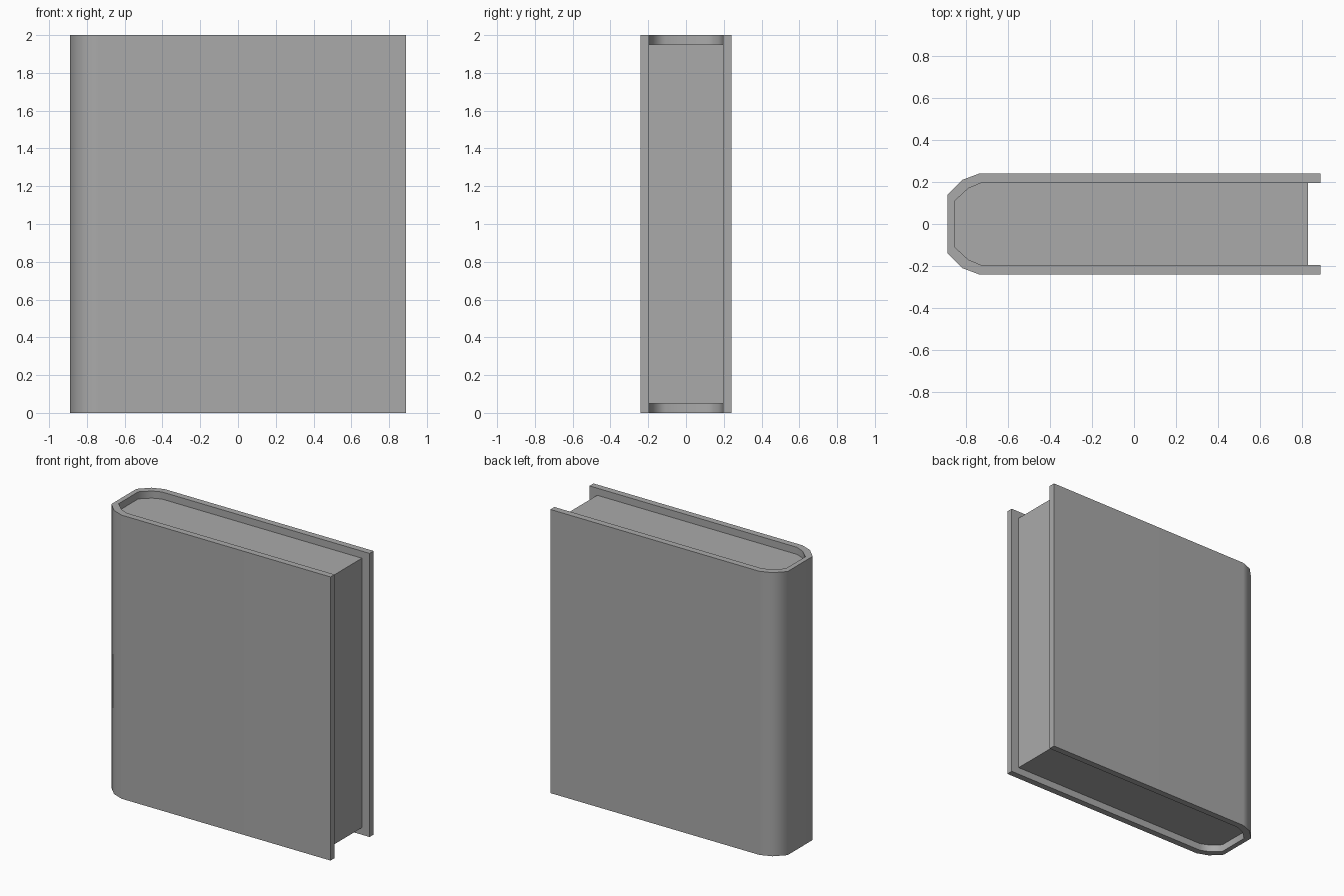
import bpy, bmesh, math

cube = bpy.data.objects.get("Cube")
if cube:
    bpy.data.objects.remove(cube, do_unlink=True)

HEIGHT = 2.0
PAGE_INSET = 0.05
PAGE_EDGE = 0.83

grey = bpy.data.materials.new("mid grey")
grey.use_nodes = True
colour = (0.4, 0.4, 0.4, 1)
grey.diffuse_color = colour
grey.node_tree.nodes["Principled BSDF"].inputs["Base Color"].default_value = colour


def wrap(half):
    """Mirror half a book outline (fore edge to spine) around the spine."""
    return half + [(x, -y) for x, y in reversed(half)]


def prism(name, polygons, bottom, top):
    """Extrude adjoining flat polygons upward into one solid."""
    bm = bmesh.new()
    for polygon in polygons:
        bm.faces.new([bm.verts.new((x, y, bottom)) for x, y in polygon])
    bmesh.ops.remove_doubles(bm, verts=bm.verts, dist=0.0001)
    base = bm.faces[:]
    result = bmesh.ops.extrude_face_region(bm, geom=base, use_keep_orig=True)
    raised = [v for v in result["geom"] if isinstance(v, bmesh.types.BMVert)]
    bmesh.ops.translate(bm, verts=raised, vec=(0, 0, top - bottom))
    bmesh.ops.recalc_face_normals(bm, faces=bm.faces)
    mesh = bpy.data.meshes.new(name)
    bm.to_mesh(mesh)
    bm.free()
    mesh.materials.append(grey)
    # Rounded spine, crisp board edges
    mesh.shade_smooth()
    mesh.set_sharp_from_angle(angle=math.radians(50))
    obj = bpy.data.objects.new(name, mesh)
    bpy.context.collection.objects.link(obj)
    weighted = obj.modifiers.new("Flat boards", "WEIGHTED_NORMAL")
    weighted.keep_sharp = True
    return obj


# Outlines of the cover, outside and inside
outer = wrap([(0.89, -0.24), (-0.74, -0.24), (-0.82, -0.21), (-0.89, -0.14)])
inner = wrap([(0.89, -0.195), (-0.73, -0.195), (-0.79, -0.17), (-0.855, -0.11)])

# Cover: one wall segment for each step of the outline
walls = [(outer[i], outer[i + 1], inner[i + 1], inner[i])
         for i in range(len(outer) - 1)]
prism("cover", walls, 0, HEIGHT)

# Page block: fills the cover, set back at the fore edge, top and bottom
block = [(min(x, PAGE_EDGE), y) for x, y in inner]
prism("page_block", [block], PAGE_INSET, HEIGHT - PAGE_INSET)
